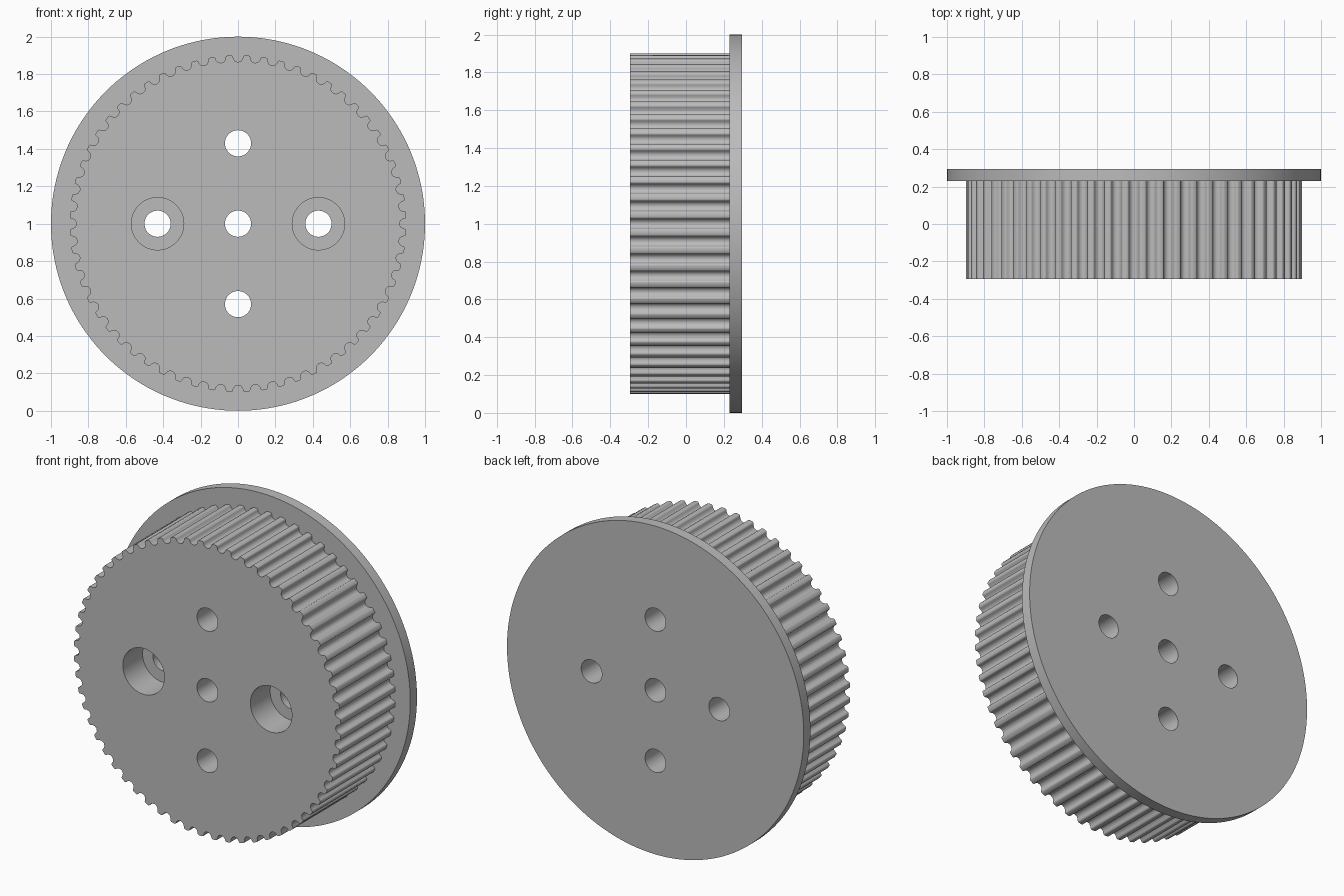
import bpy, bmesh
from math import sin, cos, pi, radians

cube = bpy.data.objects.get("Cube")
if cube:
    bpy.data.objects.remove(cube, do_unlink=True)

TEETH = 60
TIP = 0.9              # radius over the teeth
FRONT, BACK = -0.295, 0.295
FLANGE = 0.23          # front of the flange
HOLE, BORE, SPACING = 0.07, 0.14, 0.43

grey = bpy.data.materials.new("plain_grey")
grey.use_nodes = True
colour = (0.5, 0.5, 0.5, 1)
grey.diffuse_color = colour
grey.node_tree.nodes["Principled BSDF"].inputs["Base Color"].default_value = colour


def prism(name, outline, y0, y1):
    """Extrude an x-z outline along y."""
    bm = bmesh.new()
    face = bm.faces.new([bm.verts.new((x, y0, z)) for x, z in outline])
    grown = bmesh.ops.extrude_face_region(bm, geom=[face])["geom"]
    verts = [v for v in grown if isinstance(v, bmesh.types.BMVert)]
    bmesh.ops.translate(bm, verts=verts, vec=(0, y1 - y0, 0))
    bmesh.ops.recalc_face_normals(bm, faces=bm.faces)
    mesh = bpy.data.meshes.new(name)
    bm.to_mesh(mesh)
    bm.free()
    mesh.materials.append(grey)
    obj = bpy.data.objects.new(name, mesh)
    bpy.context.collection.objects.link(obj)
    return obj


def circle(x, z, r, n):
    return [(x + r * cos(2 * pi * i / n), z + r * sin(2 * pi * i / n)) for i in range(n)]


def combine(target, tool, operation):
    """Apply a boolean and discard the tool."""
    mod = target.modifiers.new("boolean", 'BOOLEAN')
    mod.operation, mod.solver, mod.object = operation, 'EXACT', tool
    bpy.context.view_layer.objects.active = target
    bpy.ops.object.modifier_apply(modifier=mod.name)
    bpy.data.objects.remove(tool, do_unlink=True)


# Toothed drum: one rounded groove (offset, depth) repeated around the rim
half = [(-0.036, 0), (-0.030, 0.003), (-0.027, 0.010), (-0.0245, 0.020), (-0.016, 0.031)]
groove = half + [(0, 0.036)] + [(-t, d) for t, d in reversed(half)]
rim = []
for i in range(TEETH):
    for t, d in groove:
        a = 2 * pi * i / TEETH + t / TIP
        rim.append(((TIP - d) * cos(a), 1 + (TIP - d) * sin(a)))
pulley = prism("toothed_pulley", rim, FRONT, FLANGE + 0.03)

# Back flange
combine(pulley, prism("flange", circle(0, 1, 1, 160), FLANGE, BACK), 'UNION')

# Five through holes
for x, z in [(0, 0), (SPACING, 0), (-SPACING, 0), (0, SPACING), (0, -SPACING)]:
    combine(pulley, prism("hole_cutter", circle(x, 1 + z, HOLE, 48), FRONT - 0.1, BACK + 0.1), 'DIFFERENCE')

# Counterbores in the front of the two side holes
for side in (-1, 1):
    bore = circle(side * SPACING, 1, BORE, 64)
    combine(pulley, prism("bore_cutter", bore, FRONT - 0.1, FRONT + 0.19), 'DIFFERENCE')

bpy.ops.object.select_all(action='DESELECT')
pulley.select_set(True)
bpy.context.view_layer.objects.active = pulley
bpy.ops.object.shade_smooth_by_angle(angle=radians(45))
